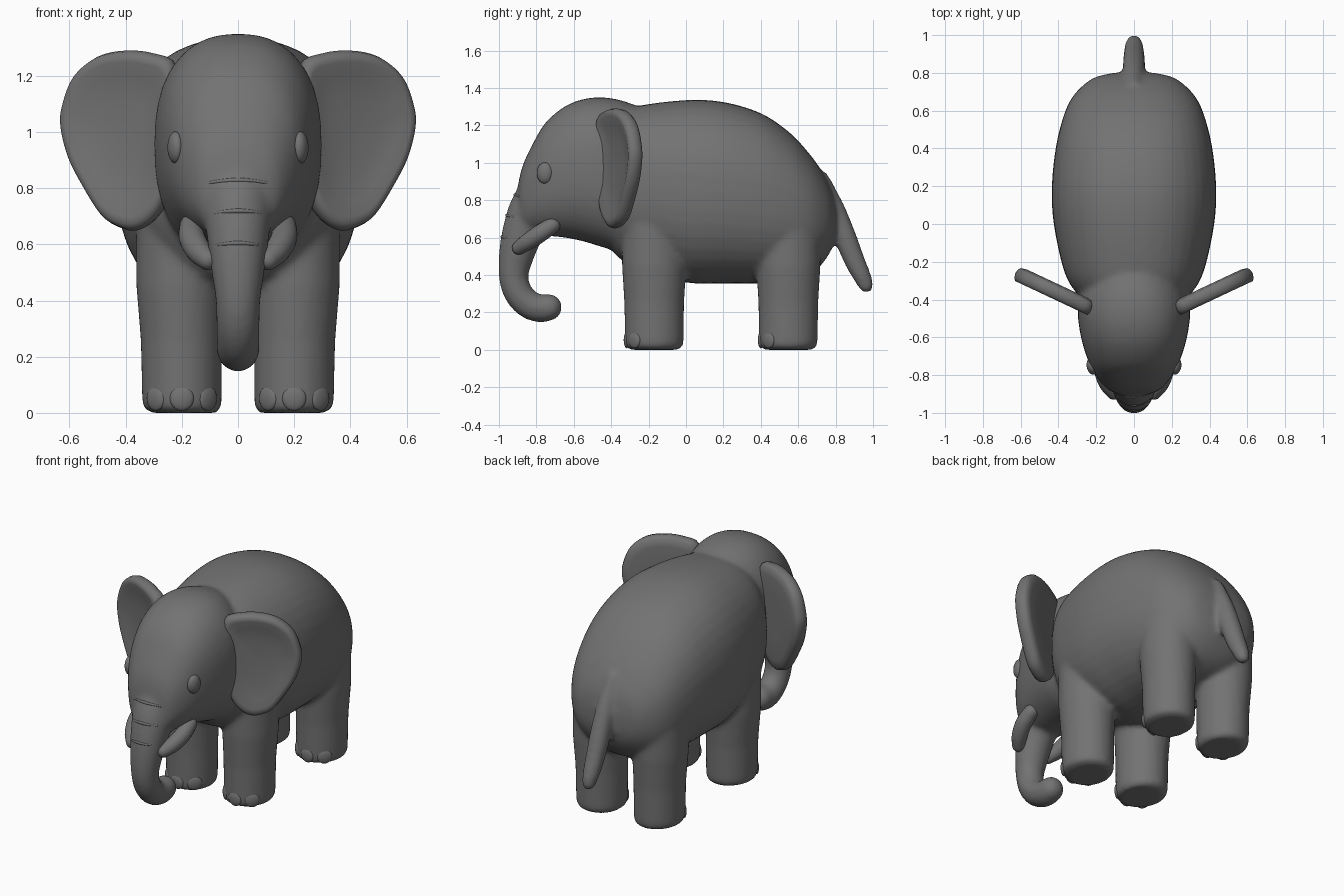
import bpy, bmesh, math
from mathutils import Vector, Matrix

if "Cube" in bpy.data.objects:
    bpy.data.objects.remove(bpy.data.objects["Cube"])

grey = bpy.data.materials.new("elephant grey")
grey.diffuse_color = (0.17, 0.17, 0.17, 1)
grey.use_nodes = True
grey.node_tree.nodes["Principled BSDF"].inputs["Base Color"].default_value = grey.diffuse_color


def spline(pts, steps=5, closed=False):
    """Catmull-Rom through tuples of any length up to 4."""
    p = [Vector(q) for q in pts]
    n = len(p)
    get = (lambda i: p[i % n]) if closed else (lambda i: p[max(0, min(n - 1, i))])
    out = []
    for i in range(n if closed else n - 1):
        a, b, c, d = get(i - 1), get(i), get(i + 1), get(i + 2)
        for s in range(steps):
            t = s / steps
            out.append((b * 2 + (c - a) * t + (a * 2 - b * 5 + c * 4 - d) * t * t
                        + (b * 3 - a - c * 3 + d) * t ** 3) * 0.5)
    return out if closed else out + [p[-1]]


def loft(bm, rings):
    """Skin a list of equal rings and close both ends."""
    vr = [[bm.verts.new(c) for c in r] for r in rings]
    n = len(vr[0])
    for a, b in zip(vr, vr[1:]):
        for i in range(n):
            bm.faces.new((a[i], a[(i + 1) % n], b[(i + 1) % n], b[i]))
    bm.faces.new(vr[0])
    bm.faces.new(vr[-1])


def tube(bm, pts, n=20, ref=(1, 0, 0)):
    """Round-ended tube through (x, y, z, radius) points."""
    s = spline(pts)
    c = [q.to_3d() for q in s]
    last = len(s) - 1
    rings = []

    def ring(i, r, shift):
        t = (c[min(i + 1, last)] - c[max(i - 1, 0)]).normalized()
        u = Vector(ref)
        u = (u - t * u.dot(t)).normalized()
        v = t.cross(u)
        rings.append([c[i] + t * shift + (u * math.cos(a) + v * math.sin(a)) * r
                      for a in (2 * math.pi * k / n for k in range(n))])

    caps = [math.radians(a) for a in (80, 60, 40, 20)]
    for a in caps:
        ring(0, s[0].w * math.cos(a), -s[0].w * math.sin(a))
    for i in range(last + 1):
        ring(i, s[i].w, 0)
    for a in reversed(caps):
        ring(last, s[-1].w * math.cos(a), s[-1].w * math.sin(a))
    loft(bm, rings)


def sections(bm, rows, e, n=40):
    """Superellipse sections along y: (y, top, bottom, half width)."""
    rings = []
    for y, top, bot, w in spline(rows, 4):
        r = []
        for k in range(n):
            a = 2 * math.pi * k / n
            ca, sa = math.cos(a), math.sin(a)
            r.append((w * math.copysign(abs(ca) ** (2 / e), ca), y,
                      (top + bot) / 2 + (top - bot) / 2 * math.copysign(abs(sa) ** (2 / e), sa)))
        rings.append(r)
    loft(bm, rings)


def finish(name, bm, mirror=False):
    bmesh.ops.recalc_face_normals(bm, faces=bm.faces)
    me = bpy.data.meshes.new(name)
    bm.to_mesh(me)
    bm.free()
    me.materials.append(grey)
    me.polygons.foreach_set("use_smooth", [True] * len(me.polygons))
    ob = bpy.data.objects.new(name, me)
    bpy.context.collection.objects.link(ob)
    if mirror:
        ob.modifiers.new("mirror", 'MIRROR').use_mirror_merge = False
    return ob


# Body, head, legs, trunk and tail, fused into one skin
bm = bmesh.new()
sections(bm, [(-.44, 1.18, .62, .2), (-.37, 1.26, .50, .30), (-.25, 1.305, .44, .37),
              (0, 1.335, .36, .425), (.2, 1.325, .355, .435), (.4, 1.265, .355, .415),
              (.55, 1.165, .37, .38), (.65, 1.06, .4, .34), (.72, .965, .45, .285),
              (.775, .86, .53, .21), (.8, .76, .6, .11)], 2.3)
sections(bm, [(-.25, 1.3, .6, .22), (-.35, 1.335, .53, .28), (-.45, 1.35, .55, .298),
              (-.55, 1.34, .58, .29), (-.65, 1.3, .6, .268), (-.75, 1.215, .61, .232),
              (-.82, 1.1, .62, .19), (-.875, .98, .63, .14), (-.9, .87, .66, .08)], 2.35)
for side in (-1, 1):
    for y in (-.17, .547):
        rings = []
        for z, k in ((0, .8), (.008, .93), (.025, .99), (.05, 1), (.25, 1.02),
                     (.45, 1.1), (.68, 1.1), (.75, .9)):
            rings.append([(side * (.2 + (k - 1) * .06 + .142 * k * math.cos(a)), y + .157 * k * math.sin(a), z)
                          for a in (2 * math.pi * i / 32 for i in range(32))])
        loft(bm, rings)
tube(bm, [(0, -.76, .84, .13), (0, -.825, .74, .125), (0, -.875, .62, .11), (0, -.908, .5, .094),
          (0, -.922, .4, .08), (0, -.905, .32, .077), (0, -.865, .262, .076),
          (0, -.815, .23, .076), (0, -.77, .222, .075), (0, -.735, .227, .073)], 28)
tube(bm, [(0, .73, .92, .035), (0, .795, .76, .052), (0, .845, .62, .06), (0, .9, .48, .056),
          (0, .945, .385, .048), (0, .963, .343, .04)])
body = finish("body_with_head_legs_trunk_tail", bm)
rm = body.modifiers.new("fuse", 'REMESH')
rm.mode = 'VOXEL'
rm.voxel_size = 0.015
rm.use_smooth_shade = True
sm = body.modifiers.new("soften", 'SMOOTH')
sm.factor = 0.5
sm.iterations = 8

# Skin folds across the top of the trunk, laid on the skin
bpy.context.view_layer.update()
deps = bpy.context.evaluated_depsgraph_get()
for i, (z, w) in enumerate(((.83, .1), (.72, .085), (.605, .07))):
    pts = []
    for k in range(-3, 4):
        x = w * k / 3
        hit, loc, nor, _ = body.ray_cast((x, -2, z - .1 * x * x / w), (0, 1, 0), depsgraph=deps)
        if hit:
            pts.append((*(loc - nor * .004), .009 - .001 * abs(k)))
    if len(pts) > 2:
        bm = bmesh.new()
        tube(bm, pts, 8, (0, 0, 1))
        finish("trunk_fold_%d" % (i + 1), bm)

# Ears: dished slabs with a rounded rim, angled backwards
outline = spline([(.225, 1.24), (.3, 1.28), (.4, 1.29), (.5, 1.268), (.58, 1.2), (.62, 1.1),
                  (.627, 1.02), (.6, .91), (.55, .81), (.48, .7), (.42, .66), (.36, .65),
                  (.3, .685), (.255, .76), (.225, .9), (.215, 1.08)], 4, True)
mid = Vector((.41, 1.0))
normal = Vector((.42, -.905, 0))
rings = []
for s, d in ((.03, .012), (.4, .014), (.7, .024), (.86, .037), (.93, .037), (.98, .023), (1, 0),
             (.985, -.023), (.94, -.038), (.8, -.045), (.4, -.045), (.03, -.045)):
    ring = []
    for p in outline:
        q = mid + (p - mid) * s
        ring.append(Vector((q.x, -.43 + .47 * (q.x - .27), q.y)) + normal * d)
    rings.append(ring)
bm = bmesh.new()
loft(bm, rings)
finish("ears", bm, True)

# Tusks
bm = bmesh.new()
tube(bm, [(.165, -.715, .665, .043), (.163, -.78, .622, .047),
          (.14, -.845, .578, .045), (.108, -.893, .545, .037)])
finish("tusks", bm, True)


def ellipsoid(bm, loc, radii, turn=0):
    m = Matrix.Translation(loc) @ Matrix.Rotation(turn, 4, 'Z') @ Matrix.Diagonal((*radii, 1))
    bmesh.ops.create_uvsphere(bm, u_segments=24, v_segments=14, radius=1, matrix=m)


# Eyes
bm = bmesh.new()
ellipsoid(bm, (.222, -.755, .945), (.028, .044, .057), math.radians(-15))
finish("eyes", bm, True)

# Three toenails on the front of each foot
bm = bmesh.new()
for y in (-.17, .547):
    for deg in (-44, 0, 44):
        a = math.radians(deg)
        ellipsoid(bm, (.2 + .133 * math.sin(a), y - .147 * math.cos(a), .052),
                  (.043, .016, .044), a)
finish("toenails", bm, True)
